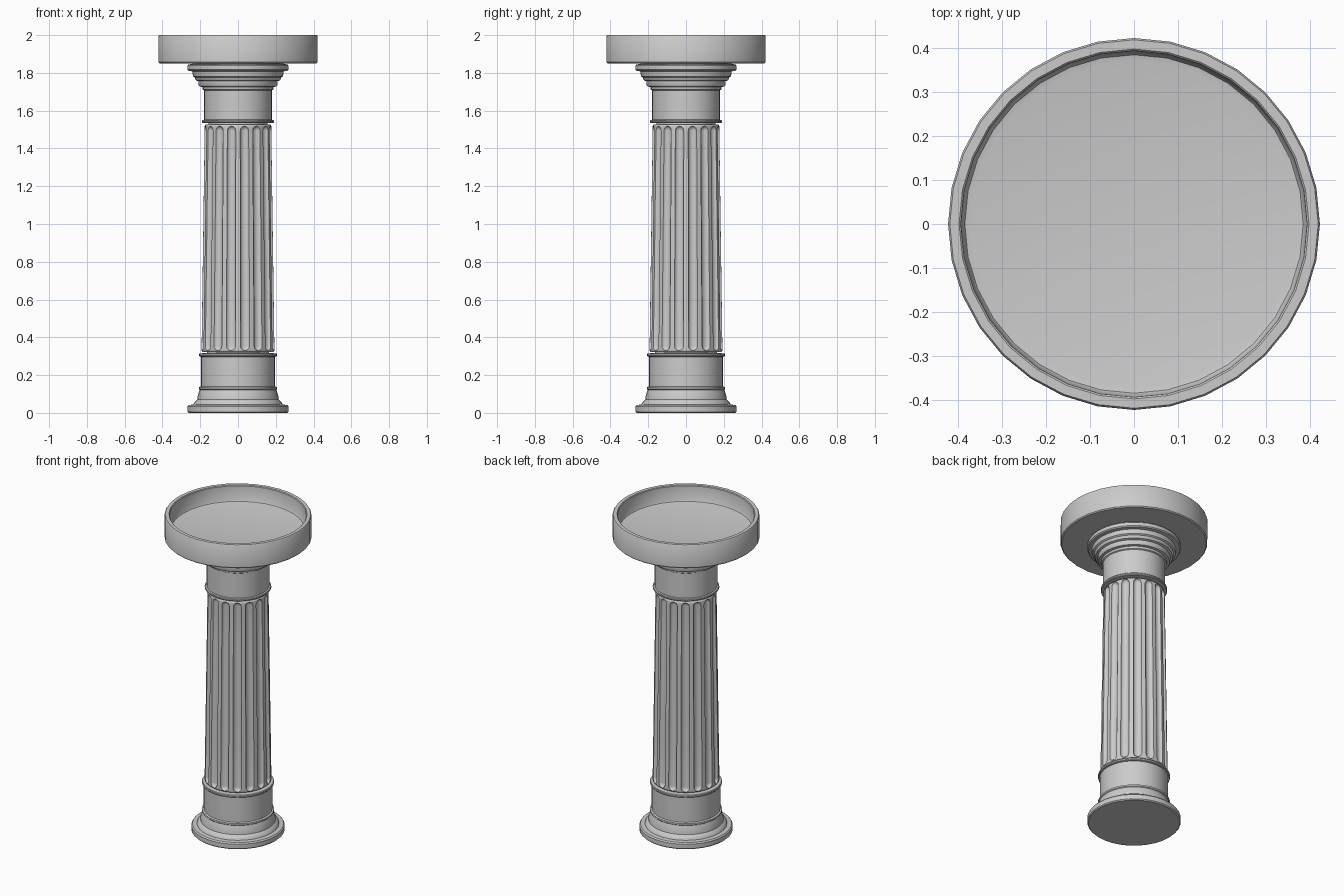
import bpy, bmesh
from math import sin, cos, pi, sqrt, radians

if "Cube" in bpy.data.objects:
    bpy.data.objects.remove(bpy.data.objects["Cube"])

SIDES = 32
FLUTES = 16


def finish(name, bm, angle=35):
    bmesh.ops.remove_doubles(bm, verts=bm.verts, dist=1e-5)
    bmesh.ops.recalc_face_normals(bm, faces=bm.faces)
    mesh = bpy.data.meshes.new(name)
    bm.to_mesh(mesh)
    bm.free()
    obj = bpy.data.objects.new(name, mesh)
    bpy.context.collection.objects.link(obj)
    bpy.ops.object.select_all(action='DESELECT')
    obj.select_set(True)
    bpy.context.view_layer.objects.active = obj
    bpy.ops.object.shade_smooth_by_angle(angle=radians(angle))
    return obj


def skin(name, rings):
    """Bridge a stack of equal rings and cap both ends."""
    bm = bmesh.new()
    loops = [[bm.verts.new(p) for p in ring] for ring in rings]
    n = len(loops[0])
    for a, b in zip(loops, loops[1:]):
        for i in range(n):
            j = (i + 1) % n
            bm.faces.new((a[i], a[j], b[j], b[i]))
    bm.faces.new(loops[0][::-1])
    bm.faces.new(loops[-1])
    return finish(name, bm)


def lathe(name, profile):
    """Revolve (radius, z) points, bottom to top."""
    return skin(name, [[(r * cos(2 * pi * i / SIDES), r * sin(2 * pi * i / SIDES), z)
                        for i in range(SIDES)] for r, z in profile])


# Stepped foot, drum and lower collar
lathe("base", [
    (0.262, 0), (0.268, 0.006), (0.268, 0.034), (0.262, 0.042), (0.236, 0.044),
    (0.232, 0.055), (0.222, 0.066), (0.216, 0.07), (0.214, 0.085), (0.209, 0.105),
    (0.203, 0.122), (0.207, 0.126), (0.207, 0.136), (0.197, 0.14), (0.197, 0.297),
    (0.204, 0.299), (0.207, 0.303), (0.207, 0.311), (0.204, 0.315), (0.165, 0.317),
    (0.165, 0.33)])

# Upper collar, neck and stepped mouldings
lathe("capital", [
    (0.155, 1.515), (0.155, 1.534), (0.188, 1.535), (0.191, 1.539), (0.191, 1.546),
    (0.188, 1.55), (0.18, 1.552), (0.18, 1.708), (0.187, 1.712), (0.189, 1.725),
    (0.204, 1.728), (0.209, 1.736), (0.209, 1.756), (0.222, 1.76), (0.227, 1.768),
    (0.229, 1.776), (0.238, 1.782), (0.242, 1.808), (0.262, 1.811), (0.268, 1.817),
    (0.268, 1.838), (0.262, 1.845), (0.24, 1.847), (0.24, 1.853)])

# Shallow round basin
lathe("basin", [
    (0.416, 1.851), (0.422, 1.857), (0.422, 1.994), (0.418, 2.0), (0.397, 2.0),
    (0.393, 1.996), (0.389, 1.91), (0.384, 1.902), (0.37, 1.899)])


# Tapered shaft with round-ended flutes
def shaft_ring(z, inset=0.0):
    z0, z1 = 0.322, 1.526
    base_r = 0.193 + (0.176 - 0.193) * (z - z0) / (z1 - z0) - inset
    lo, hi, cap = z0 + 0.008, z1 - 0.008, 0.025
    edge = min(z - lo, hi - z)
    k = 0.0 if edge <= 0 else 1.0 if edge >= cap else sqrt(1 - (1 - edge / cap) ** 2)
    half = 0.66 * pi / FLUTES * max(k, 0.05)
    ring = []
    for f in range(FLUTES):
        mid = (f + 0.5) * 2 * pi / FLUTES
        ring.append((base_r, f * 2 * pi / FLUTES))
        for u in (-1, -0.9, -0.65, -0.35, 0, 0.35, 0.65, 0.9, 1):
            ring.append((base_r - 0.018 * k * sqrt(1 - u * u), mid + half * u))
    return [(r * cos(a), r * sin(a), z) for r, a in ring]


ends = [0.008, 0.0095, 0.013, 0.018, 0.025, 0.033]
rows = [0.322 + e for e in ends] + [0.62, 0.92, 1.22] + [1.526 - e for e in reversed(ends)]
skin("fluted_shaft", [shaft_ring(0.322, 0.006), shaft_ring(0.325, 0.002)]
     + [shaft_ring(z) for z in rows]
     + [shaft_ring(1.523, 0.002), shaft_ring(1.526, 0.006)])
